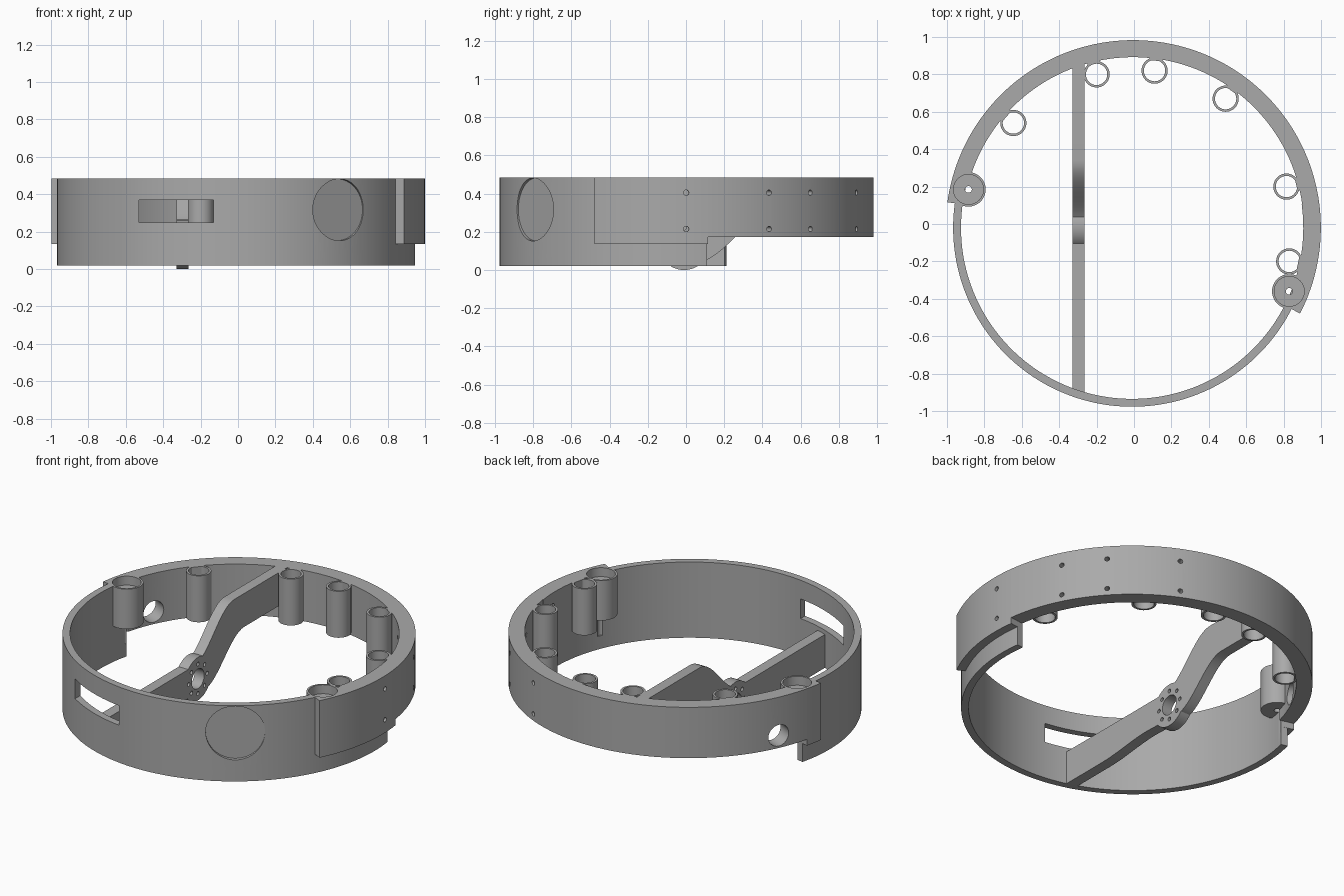
import bpy, bmesh, math
from math import cos, sin, pi, radians
from mathutils import Matrix, Vector

if "Cube" in bpy.data.objects:
    bpy.data.objects.remove(bpy.data.objects["Cube"], do_unlink=True)

TOP = 0.485
CENTRE = Vector((-0.004, -0.02, 0))

grey = bpy.data.materials.new("plain_grey")
grey.use_nodes = True
grey.diffuse_color = (0.4, 0.4, 0.4, 1)
grey.node_tree.nodes["Principled BSDF"].inputs["Base Color"].default_value = (0.4, 0.4, 0.4, 1)


def make(name, bm, matrix=Matrix()):
    bmesh.ops.transform(bm, matrix=matrix, verts=bm.verts)
    bmesh.ops.recalc_face_normals(bm, faces=bm.faces)
    mesh = bpy.data.meshes.new(name)
    bm.to_mesh(mesh)
    bm.free()
    obj = bpy.data.objects.new(name, mesh)
    mesh.materials.append(grey)
    bpy.context.collection.objects.link(obj)
    return obj


def prism(name, outline, depth, matrix=Matrix()):
    bm = bmesh.new()
    face = bm.faces.new([bm.verts.new((a, b, 0)) for a, b in outline])
    side = bmesh.ops.extrude_face_region(bm, geom=[face])["geom"]
    bmesh.ops.translate(bm, vec=(0, 0, depth),
                        verts=[v for v in side if isinstance(v, bmesh.types.BMVert)])
    return make(name, bm, matrix)


def arc(name, inner, outer, start, end, bottom, centre=CENTRE):
    n = max(6, int((end - start) / 2))
    angles = [radians(start + (end - start) * i / n) for i in range(n + 1)]
    outline = [(outer * cos(a), outer * sin(a)) for a in angles]
    outline += [(inner * cos(a), inner * sin(a)) for a in reversed(angles)]
    return prism(name, outline, TOP - bottom,
                 Matrix.Translation(centre + Vector((0, 0, bottom))))


def cylinder(name, start, end, radius, sides=48):
    start, end = Vector(start), Vector(end)
    axis = end - start
    bm = bmesh.new()
    bmesh.ops.create_cone(bm, cap_ends=True, segments=sides, radius1=radius,
                          radius2=radius, depth=axis.length)
    turn = axis.to_track_quat('Z', 'Y').to_matrix().to_4x4()
    return make(name, bm, Matrix.Translation((start + end) / 2) @ turn)


def box(name, centre, size, angle=0):
    bm = bmesh.new()
    bmesh.ops.create_cube(bm, size=1)
    return make(name, bm, Matrix.Translation(centre) @ Matrix.Rotation(angle, 4, 'Z')
                @ Matrix.Diagonal((*size, 1)))


def boolean(obj, tools, operation='DIFFERENCE'):
    for tool in tools:
        mod = obj.modifiers.new("cut", 'BOOLEAN')
        mod.operation, mod.solver, mod.object = operation, 'EXACT', tool
    graph = bpy.context.evaluated_depsgraph_get()
    graph.update()
    mesh = bpy.data.meshes.new_from_object(obj.evaluated_get(graph))
    obj.modifiers.clear()
    obj.data = mesh


def discard(tools):
    for tool in tools:
        bpy.data.objects.remove(tool, do_unlink=True)


def radial(angle, r, z):
    return CENTRE + Vector((r * cos(radians(angle)), r * sin(radians(angle)), z))


# Ring wall: thin front half, thick back half, and overlapping ends
front_ring = arc("front_ring", 0.915, 0.957, 166, 367.8, 0.02, Vector((-0.01, -0.02, 0)))
back_ring = arc("back_ring", 0.912, 1.003, 7.8, 166, 0.173)
left_lap = arc("left_lap", 0.94, 1.003, -27.2, 7.8, 0.135)
right_lap = arc("right_lap", 0.94, 1.003, 166, 172.2, 0.135)
walls = [front_ring, back_ring, left_lap, right_lap]

# Screw holes, cable hole, front slot and round pocket
cutters = []
for angle in (1.2, 27, 42, 65.5):
    for z in (0.215, 0.405):
        cutters.append(cylinder("screw_cut", radial(angle, 0.85, z), radial(angle, 1.1, z), 0.014, 16))
cutters.append(cylinder("cable_cut", radial(155, 0.8, 0.25), radial(155, 1.1, 0.25), 0.065))
cutters.append(box("slot_cut", (-0.33, -0.85, 0.31), (0.4, 0.5, 0.12)))
cutters.append(cylinder("pocket_cut", radial(-55, 0.932, 0.317), radial(-55, 1.1, 0.317), 0.165, 64))

# Large bosses with a recessed top and a pin hole
bosses = []
for label, x, y in (("right", -0.885, 0.185), ("left", 0.83, -0.36)):
    boss = cylinder(label + "_boss", (x, y, 0.24), (x, y, TOP), 0.092)
    recess = cylinder("recess_cut", (x, y, 0.43), (x, y, 0.6), 0.08)
    pin = cylinder("pin_cut", (x, y, 0.1), (x, y, 0.6), 0.018, 20)
    boolean(boss, [recess, pin])
    cutters += [recess, pin]
    bosses.append(boss)

for wall in walls:
    boolean(wall, cutters)
discard(cutters)

# Open tubes along the inside of the wall, each tied on by a short web
tubes = []
for i, (x, y) in enumerate(((-0.645, 0.54), (-0.2, 0.8), (0.11, 0.82),
                            (0.49, 0.67), (0.815, 0.2), (0.83, -0.2))):
    tube = cylinder(f"tube_{i + 1}", (x, y, 0.2), (x, y, TOP), 0.07)
    bore = cylinder("bore_cut", (x, y, 0.1), (x, y, 0.6), 0.057)
    boolean(tube, [bore])
    discard([bore])
    angle = math.atan2(y - CENTRE.y, x - CENTRE.x)
    web = box(f"tube_web_{i + 1}", radial(math.degrees(angle), 0.916, (0.2 + TOP) / 2),
              (0.03, 0.07, TOP - 0.2), angle)
    tubes += [tube, web]


# Cross bar: low front arm, round hub, and a back arm rising in an S curve
def rise(y0, z0, y1, z1, n=16):
    return [(y0 + (y1 - y0) * i / n, z0 + (z1 - z0) * (1 - cos(pi * i / n)) / 2)
            for i in range(n + 1)]


upper = [(-0.91, 0.225)] + rise(-0.05, 0.225, 0.34, TOP) + [(0.865, TOP)]
lower = [(-0.91, 0.02)] + rise(-0.6, 0.02, -0.2, 0.05, 8) + rise(0.05, 0.04, 0.44, 0.28) + [(0.865, 0.28)]
x0, x1 = -0.33, -0.265
to_side = Matrix(((0, 0, 1, x0), (1, 0, 0, 0), (0, 1, 0, 0), (0, 0, 0, 1)))
bar = prism("cross_bar", upper + lower[::-1], x1 - x0, to_side)
hub_y, hub_z = -0.01, 0.132
hub = cylinder("hub", (x0, hub_y, hub_z), (x1, hub_y, hub_z), 0.132, 64)
boolean(bar, [hub], 'UNION')
holes = [cylinder("axle_cut", (-0.5, hub_y, hub_z), (0, hub_y, hub_z), 0.06)]
for i in range(8):
    y, z = hub_y + 0.09 * cos(i * pi / 4), hub_z + 0.09 * sin(i * pi / 4)
    holes.append(cylinder("bolt_cut", (-0.5, y, z), (0, y, z), 0.012, 16))
boolean(bar, holes)
discard([hub] + holes)

# Smooth curved walls, keep sharp edges
for obj in bpy.context.selected_objects:
    obj.select_set(False)
for obj in walls + bosses + tubes + [bar]:
    obj.select_set(True)
    bpy.context.view_layer.objects.active = obj
bpy.ops.object.shade_smooth_by_angle(angle=radians(30))
